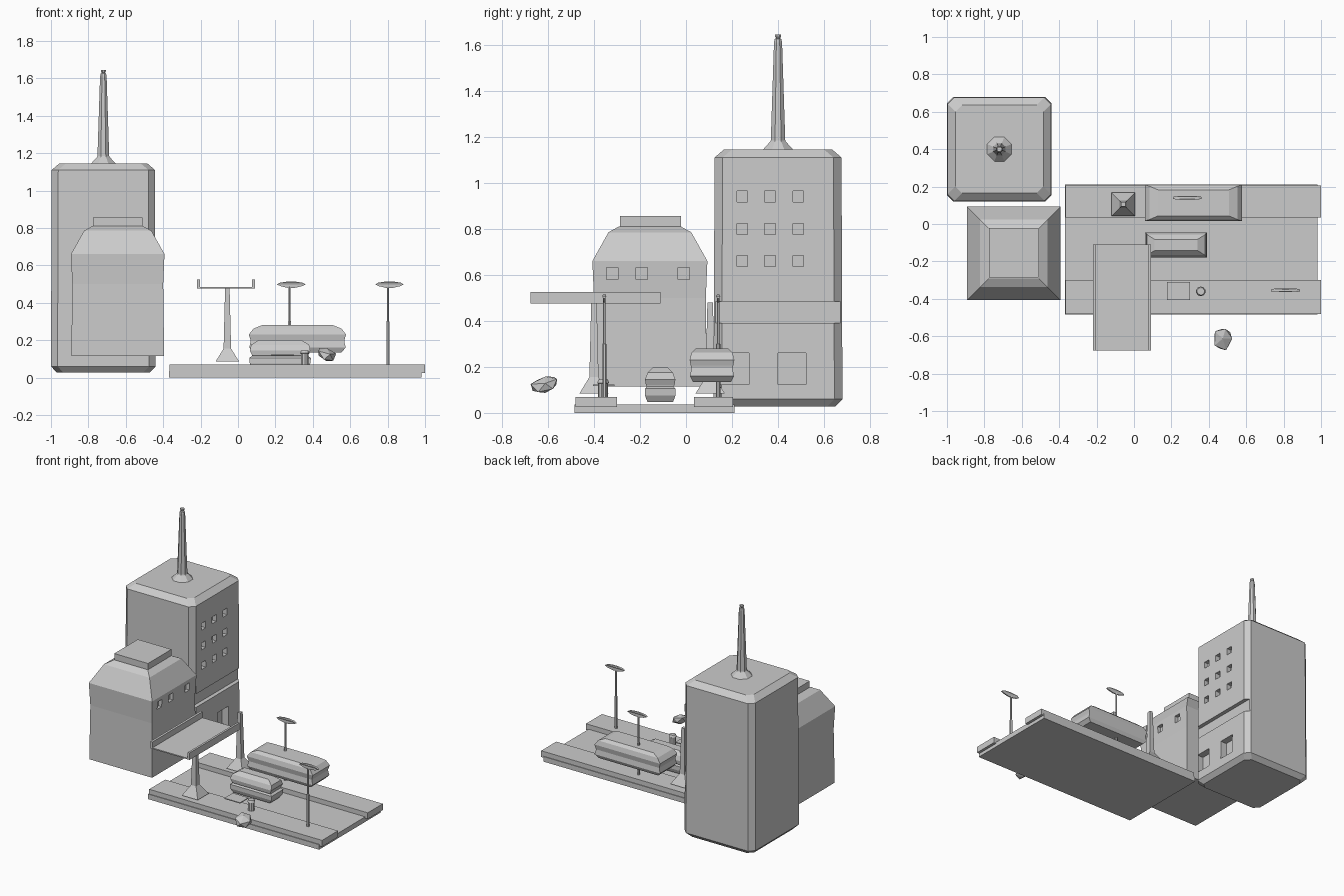
import bpy, bmesh, math, random
from mathutils import Vector

if "Cube" in bpy.data.objects:
    bpy.data.objects.remove(bpy.data.objects["Cube"])


def finish(name, bm):
    bmesh.ops.recalc_face_normals(bm, faces=bm.faces)
    me = bpy.data.meshes.new(name)
    bm.to_mesh(me)
    bm.free()
    ob = bpy.data.objects.new(name, me)
    bpy.context.collection.objects.link(ob)
    return ob


def rings_to_mesh(name, rings):
    bm = bmesh.new()
    loops = [[bm.verts.new(p) for p in r] for r in rings]
    n = len(loops[0])
    for a, b in zip(loops, loops[1:]):
        for i in range(n):
            bm.faces.new((a[i], a[(i + 1) % n], b[(i + 1) % n], b[i]))
    bm.faces.new(loops[0])
    bm.faces.new(loops[-1])
    return finish(name, bm)


def loft(name, cx, cy, sections, chamfer=0):
    """Stack of rectangles (half x, half y, z), corners optionally cut."""
    rings = []
    for hx, hy, z in sections:
        c = chamfer
        if c:
            pts = [(hx, hy - c), (hx - c, hy), (c - hx, hy), (-hx, hy - c),
                   (-hx, c - hy), (c - hx, -hy), (hx - c, -hy), (hx, c - hy)]
        else:
            pts = [(hx, hy), (-hx, hy), (-hx, -hy), (hx, -hy)]
        rings.append([(cx + x, cy + y, z) for x, y in pts])
    return rings_to_mesh(name, rings)


def turned(name, cx, cy, profile, n=8):
    """Round part from (radius, z) points."""
    ang = [2 * math.pi * (i + .5) / n for i in range(n)]
    return rings_to_mesh(name, [[(cx + r * math.cos(a), cy + r * math.sin(a), z)
                                 for a in ang] for r, z in profile])


def boxes(name, *dims):
    bm = bmesh.new()
    for x0, x1, y0, y1, z0, z1 in dims:
        vs = bmesh.ops.create_cube(bm, size=1)["verts"]
        for v in vs:
            v.co = Vector((x0 + (v.co.x + .5) * (x1 - x0),
                           y0 + (v.co.y + .5) * (y1 - y0),
                           z0 + (v.co.z + .5) * (z1 - z0)))
    return finish(name, bm)


def cut(ob, *dims):
    cutter = boxes("cutter", *dims)
    cutter.hide_render = True
    m = ob.modifiers.new("openings", 'BOOLEAN')
    m.operation, m.solver, m.object = 'DIFFERENCE', 'EXACT', cutter
    bpy.context.view_layer.objects.active = ob
    bpy.ops.object.modifier_apply(modifier=m.name)
    bpy.data.objects.remove(cutter)


# Street slab and raised sidewalks
boxes("road", (-.37, .98, -.485, .21, 0, .036))
for name, y0, y1 in (("front_sidewalk", -.48, -.30), ("back_sidewalk", .035, .205)):
    boxes(name, (-.365, 1, y0, y1, .025, .07))

# Tower with chamfered edges, window grid, band groove and doorways
tower = loft("tower", -.72, .40, [(.25, .25, .028), (.28, .28, .06),
                                  (.276, .276, 1.11), (.235, .235, 1.145)], .035)
wins = [(-.475, -.40, y - .023, y + .023, z - .024, z + .024)
        for y in (.245, .365, .487) for z in (.66, .80, .94)]
doors = [(-.49, -.40, y - .061, y + .061, .124, .26) for y in (.212, .46)]
cut(tower, *wins, *doors, (-.47, -.40, .05, .75, .39, .485))

# Mast on the tower
turned("mast", -.72, .40, [(.075, 1.14), (.036, 1.18), (.034, 1.185), (.019, 1.61),
                           (.016, 1.625), (.009, 1.628), (.014, 1.636), (.014, 1.645)])

# Low building with sloped roof and roof box
house = loft("low_building", -.643, -.157,
             [(.248, .248, .115), (.246, .246, .27), (.243, .243, .50),
              (.25, .25, .66), (.18, .18, .785), (.135, .135, .81)])
cut(house, *[(-.42, -.36, y - .025, y + .025, .58, .633) for y in (-.32, -.193, -.009)])
boxes("roof_box", (-.776, -.51, -.287, -.022, .80, .855))

# Canopy tray and its two posts
boxes("canopy", (-.22, .09, -.675, -.11, .475, .483),
      (-.22, -.203, -.675, -.11, .475, .525), (.075, .09, -.675, -.11, .475, .525))
for name, y in (("front_post", -.40), ("back_post", .105)):
    loft(name, -.057, y, [(.063, .063, .085), (.02, .02, .155), (.012, .012, .48)])

# Street lamps: pole and flat lens-shaped head
for name, x, y in (("back_lamp", .285, .14), ("front_lamp", .81, -.355)):
    turned(name + "_pole", x - .009, y, [(.009, .07), (.009, .30), (.006, .302), (.006, .49)], 6)
    loft(name + "_head", x, y, [(.02, .004, .48), (.055, .005, .488), (.077, .005, .498),
                                (.06, .009, .507), (.018, .006, .514)])

# Hover bus and hover car
loft("bus", .318, .113, [(.235, .083, .135), (.258, .095, .16), (.25, .09, .195),
                         (.252, .092, .205), (.26, .097, .23), (.235, .089, .262),
                         (.19, .07, .28)])
loft("car", .225, -.112, [(.145, .056, .048), (.162, .066, .075), (.165, .066, .105),
                          (.15, .058, .115), (.15, .062, .12), (.162, .066, .145),
                          (.155, .055, .175), (.115, .03, .20)])

# Sidewalk bench seat and bollard
boxes("bench_seat", (.176, .30, -.405, -.31, .117, .123))
turned("bollard", .357, -.36, [(.022, .07), (.022, .128), (.026, .13), (.02, .145)], 10)

# Loose rock
random.seed(4)
bm = bmesh.new()
bmesh.ops.create_icosphere(bm, subdivisions=1, radius=1)
for v in bm.verts:
    k = random.uniform(.85, 1.15)
    v.co = Vector((.475 + .055 * k * v.co.x, -.612 + .066 * k * v.co.y,
                   .122 + .038 * k * v.co.z + .015 * v.co.y - .012 * v.co.x))
finish("rock", bm)
